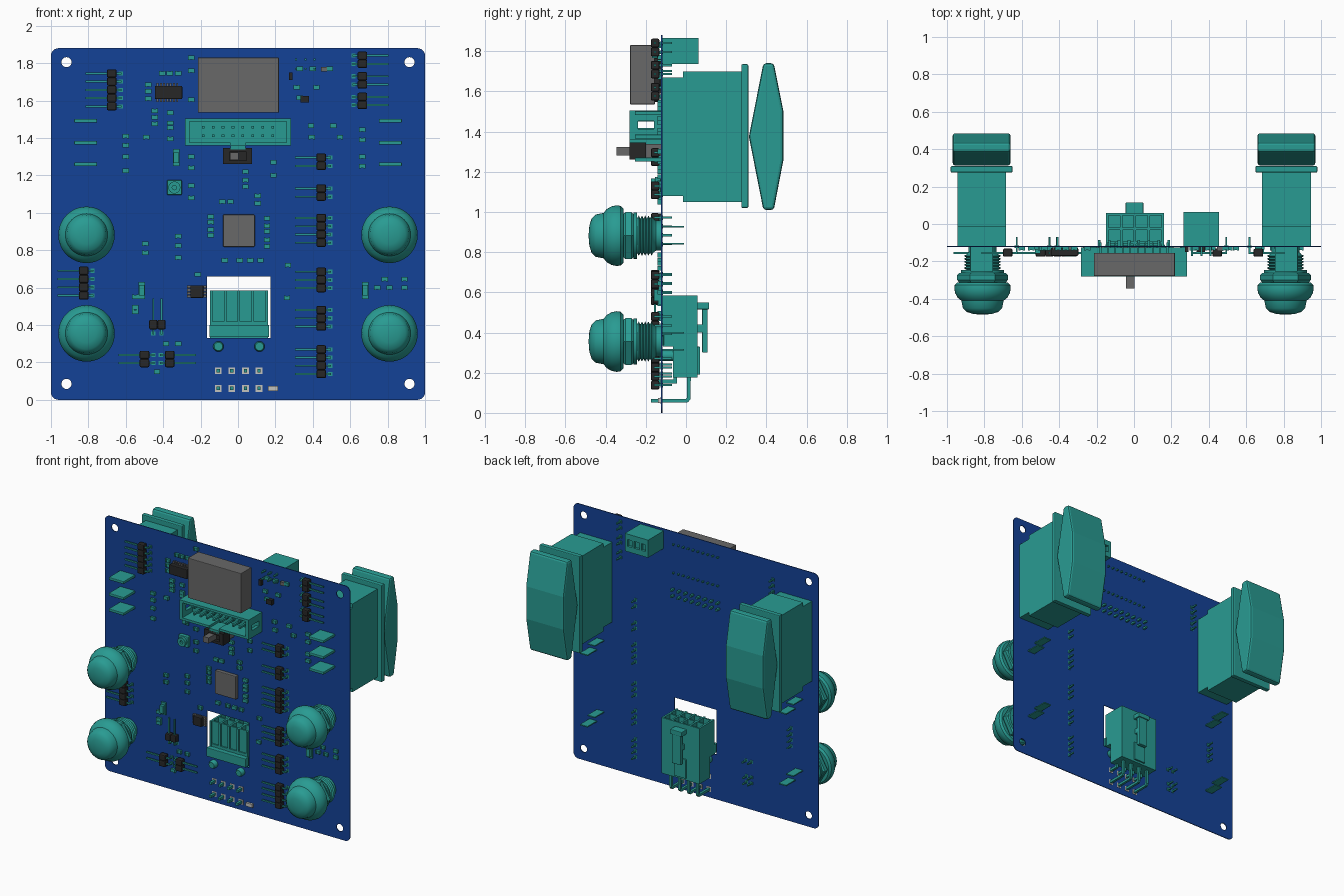
import bpy, bmesh, math
from mathutils import Matrix


def material(name, rgb):
    m = bpy.data.materials.new(name)
    m.diffuse_color = (*rgb, 1)
    return m


TEAL = material("teal", (0.022, 0.33, 0.29))
BLUE = material("board_blue", (0.007, 0.055, 0.31))
BLACK = material("black_plastic", (0.02, 0.02, 0.02))
GREY = material("dark_grey", (0.14, 0.14, 0.14))
PALE = material("pale_grey", (0.55, 0.55, 0.52))


def finish(name, bm, mat, bevel=0, smooth=False):
    bmesh.ops.recalc_face_normals(bm, faces=bm.faces)
    me = bpy.data.meshes.new(name)
    bm.to_mesh(me)
    bm.free()
    ob = bpy.data.objects.new(name, me)
    bpy.context.collection.objects.link(ob)
    me.materials.append(mat)
    if bevel:
        b = ob.modifiers.new("bevel", "BEVEL")
        b.width, b.segments = bevel, 2
    if smooth:
        bpy.ops.object.select_all(action="DESELECT")
        ob.select_set(True)
        bpy.context.view_layer.objects.active = ob
        bpy.ops.object.shade_smooth_by_angle(angle=math.radians(35))
    return ob


def boxes(name, items, mat, bevel=0):
    """One object from boxes given as x0, x1, y0, y1, z0, z1."""
    bm = bmesh.new()
    for x0, x1, y0, y1, z0, z1 in items:
        m = Matrix.Translation(((x0 + x1) / 2, (y0 + y1) / 2, (z0 + z1) / 2)) @ \
            Matrix.Diagonal((abs(x1 - x0), abs(y1 - y0), abs(z1 - z0), 1))
        bmesh.ops.create_cube(bm, size=1, matrix=m)
    return finish(name, bm, mat, bevel)


def lathe(name, profile, x, z, mat, sides=40):
    """Turn (radius, y) points around the y axis through x, z."""
    bm = bmesh.new()
    vs = [bm.verts.new((x + r, y, z)) for r, y in profile]
    es = [bm.edges.new(p) for p in zip(vs, vs[1:])]
    bmesh.ops.spin(bm, geom=vs + es, cent=(x, 0, z), axis=(0, 1, 0), angle=math.tau, steps=sides)
    bmesh.ops.remove_doubles(bm, verts=bm.verts, dist=1e-5)
    return finish(name, bm, mat, smooth=True)


def prism(name, pts, x0, x1, mat, bevel=0):
    """Extrude a (y, z) outline along x."""
    bm = bmesh.new()
    f = bm.faces.new([bm.verts.new((x0, y, z)) for y, z in pts])
    new = bmesh.ops.extrude_face_region(bm, geom=[f])["geom"]
    bmesh.ops.translate(bm, vec=(x1 - x0, 0, 0), verts=[v for v in new if isinstance(v, bmesh.types.BMVert)])
    return finish(name, bm, mat, bevel)


# Board with rounded corners, mounting holes and connector cutout
def arc(cx, cz, r, a0, a1, n):
    return [(cx + r * math.cos(a0 + (a1 - a0) * i / n), cz + r * math.sin(a0 + (a1 - a0) * i / n)) for i in range(n + 1)]


q = math.pi / 2
outline = []
for i, (cx, cz) in enumerate([(.96, 1.84), (-.96, 1.84), (-.96, .04), (.96, .04)]):
    outline += arc(cx, cz, .04, i * q, (i + 1) * q, 6)
loops = [outline, [(-.165, .33), (.175, .33), (.175, .66), (-.165, .66)]]
loops += [arc(x, z, .027, 0, math.tau, 24)[:-1] for x in (-.917, .917) for z in (.085, 1.805)]
cu = bpy.data.curves.new("circuit_board", "CURVE")
cu.dimensions, cu.fill_mode, cu.extrude = "2D", "BOTH", .003
for loop in loops:
    s = cu.splines.new("POLY")
    s.points.add(len(loop) - 1)
    for p, (x, z) in zip(s.points, loop):
        p.co = (x, z, 0, 1)
    s.use_cyclic_u = True
board = bpy.data.objects.new("circuit_board", cu)
bpy.context.collection.objects.link(board)
board.location.y, board.rotation_euler.x = -.121, q
cu.materials.append(BLUE)
board.select_set(True)
bpy.context.view_layer.objects.active = board
bpy.ops.object.convert(target="MESH")

# Push buttons: domed cap, nut, threaded neck, terminals
cap = [(0, -.485), (.05, -.481), (.085, -.47), (.105, -.45), (.113, -.41), (.132, -.395), (.146, -.37), (.151, -.345),
       (.148, -.325), (.135, -.312), (0, -.312)]
thread = [(0, -.262), (.115, -.262), (.115, -.245), (.085, -.245)]
for i in range(5):
    thread += [(.1, -.235 + i * .016), (.085, -.227 + i * .016)]
thread += [(.075, -.15), (.075, -.124), (0, -.124)]
for x in (-.81, .81):
    for z in (.882, .355):
        lathe("button_cap", cap, x, z, TEAL, 48)
        lathe("button_nut", [(0, -.312), (.125, -.312), (.135, -.3), (.135, -.272), (.125, -.262), (0, -.262)], x, z, TEAL, 6)
        lathe("button_thread", thread, x, z, TEAL)
        boxes("button_terminals", [(x - .06, x, -.13, -.01, z + .04, z + .048),
                                   (x, x + .06, -.13, -.01, z - .045, z - .037)], TEAL)

# Rocker switches on the back with blade terminals through the board
rocker = [(.313, 1.375), (.385, 1.74), (.437, 1.74), (.485, 1.5), (.485, 1.26), (.437, 1.01), (.385, 1.01)]
for x in (-.815, .815):
    boxes("rocker_body", [(x - .13, x + .13, -.118, -.015, 1.08, 1.67), (x - .13, x + .13, -.015, .275, 1.05, 1.70)], TEAL)
    boxes("rocker_flange", [(x - .165, x + .165, .275, .31, 1.02, 1.735)], TEAL, .006)
    prism("rocker_cap", rocker, x - .155, x + .155, TEAL, .014)
    boxes("rocker_terminals", [(x - .061, x + .061, -.255, -.11, z - .01, z + .01) for z in (1.26, 1.375, 1.492)], TEAL, .004)

# Right-angle pin headers: x, z of first pin, count, pin direction
headers = [(-.675, 1.745, 5, (-1, 0)), (-.825, .69, 4, (-1, 0)), (-.5, .24, 2, (-1, 0)), (-.365, .24, 2, (1, 0)),
           (-.453, .402, 2, (0, 1)), (.445, 1.295, 2, (-1, 0)), (.445, 1.13, 2, (-1, 0)), (.445, .972, 4, (-1, 0)),
           (.445, .685, 3, (-1, 0)), (.445, .48, 3, (-1, 0)), (.445, .27, 4, (-1, 0)),
           (.665, 1.84, 2, (1, 0)), (.665, 1.73, 2, (1, 0)), (.665, 1.62, 2, (1, 0))]
blocks, pins, t = [], [], .005
for hx, hz, n, (dx, dz) in headers:
    for i in range(n):
        x, z = hx + .044 * i * abs(dz), hz - .044 * i * abs(dx)
        wx, wz = (.026, .022) if dx else (.022, .026)
        blocks.append((x - wx, x + wx, -.175, -.132, z - wz, z + wz))
        ends = sorted((-.048, .14)) if dx + dz > 0 else (-.14, .048)
        if dx:
            pins.append((x + ends[0], x + ends[1], -.16, -.15, z - t, z + t))
        else:
            pins.append((x - t, x + t, -.16, -.15, z + ends[0], z + ends[1]))
        px, pz = x - .048 * dx, z - .048 * dz
        pins.append((px - t, px + t, -.16, -.07, pz - t, pz + t))
        pins.append((px - .011, px + .011, -.127, -.115, pz - .011, pz + .011))
boxes("header_blocks", blocks, BLACK, .008)
boxes("header_pins", pins, TEAL)

# Shrouded ribbon connector with end windows
shroud = [(-.283, .283, -.16, -.125, 1.36, 1.505), (-.283, .283, -.28, -.16, 1.488, 1.505),
          (-.283, -.04, -.28, -.16, 1.36, 1.377), (.04, .283, -.28, -.16, 1.36, 1.377),
          (-.04, .04, -.28, -.125, 1.337, 1.36)]
for x0, x1 in ((-.283, -.258), (.258, .283)):
    shroud += [(x0, x1, -.28, -.24, 1.377, 1.488), (x0, x1, -.24, -.16, 1.377, 1.413), (x0, x1, -.24, -.16, 1.453, 1.488)]
boxes("ribbon_connector_shell", shroud, TEAL)
boxes("ribbon_connector_pins", [(x - .007, x + .007, -.25, -.085, z - .007, z + .007)
                                for z in (1.411, 1.458) for x in [-.186 + .053 * i for i in range(8)]], TEAL)

# Display module and its pins
boxes("display_module", [(-.215, .219, -.278, -.155, 1.535, 1.83)], GREY, .004)
boxes("display_pins", [(x - t, x + t, -.16, -.1, z - t, z + t)
                       for z in (1.58, 1.79) for x in [-.18 + .04 * i for i in range(10)]], TEAL)

# Slide switch
boxes("slide_switch_base", [(-.06, .055, -.205, -.124, 1.262, 1.338)], GREY)
boxes("slide_switch_shell", [(-.08, -.045, -.28, -.2, 1.26, 1.345), (.045, .075, -.28, -.2, 1.26, 1.345),
                             (-.045, .045, -.28, -.2, 1.26, 1.28), (-.045, .045, -.28, -.2, 1.325, 1.345),
                             (-.045, .045, -.255, -.2, 1.28, 1.325)], BLACK)
boxes("slide_switch_lever", [(-.042, .002, -.345, -.25, 1.282, 1.323)], GREY)

# Chips with legs
boxes("processor_chip", [(-.08, .09, -.155, -.124, .818, .99)], GREY, .005)
boxes("driver_chip", [(-.445, -.298, -.17, -.128, 1.608, 1.678)], BLACK, .005)
boxes("driver_chip_legs", [(x - .005, x + .005, -.14, -.124, 1.592, 1.694) for x in [-.43 + .0175 * i for i in range(7)]], GREY)
boxes("regulator_chip", [(-.255, -.185, -.165, -.124, .545, .612)], BLACK, .005)
boxes("regulator_legs", [(-.272, -.168, -.14, -.124, z - .007, z + .007) for z in (.553, .57, .587, .604)], GREY)
boxes("small_transistors", [(.335, .38, -.15, -.124, 1.59, 1.625), (.272, .292, -.15, -.124, 1.71, 1.75)], BLACK)
boxes("pale_resistor", [(.16, .213, -.14, -.124, .048, .073)], PALE)
boxes("pale_sensor", [(.445, .475, -.145, -.124, 1.755, 1.78)], GREY)

# Trimmer and status lamps
boxes("trimmer_base", [(-.38, -.3, -.155, -.124, 1.095, 1.175)], TEAL, .006)
lathe("trimmer_dial", [(0, -.16), (.012, -.16), (.012, -.175), (.032, -.175), (.032, -.15)], -.34, 1.135, TEAL, 24)
boxes("status_lamps", [(x - w, x + w, -.124 - d, -.124, z - h, z + h) for x, z in ((-.515, .585), (.68, .585), (-.33, 1.295))
                       for w, h, d in ((.018, .045, .012), (.015, .028, .035))], TEAL)

# Surface-mount passives: upright columns and flat rows
columns = {-.48: (1.685, 1.65, 1.61), -.445: (1.545, 1.51, 1.475), -.362: (1.535, 1.48, 1.455, 1.395),
           -.6: (1.41, 1.36, 1.30, 1.225), -.25: (1.83, 1.76, 1.605, 1.30, 1.24, 1.145, 1.08),
           .04: (1.22, 1.175, 1.14), .19: (1.27, 1.2), .665: (1.445, 1.39, 1.30, 1.25),
           .155: (.97, .93, .9, .855, .82), -.145: (.98, .95, .91, .88), .105: (1.09, 1.05),
           -.495: (.835, .785), -.32: (.875, .825, .76), -.55: (.55, .495, .47)}
rows = {1.745: (-.405, -.365, -.32), 1.77: (.33, .4, .49), 1.67: (.315, .42), 1.615: (.33,), 1.465: (.39, .51),
        1.405: (.395, .545, -.49), 1.06: (-.085, -.04), .745: (-.07, .01, .065, .12), .67: (-.215,),
        .72: (.267,), .545: (.262,), .6: (.745, .81, .89), .645: (.785, .89), .15: (-.433,), .3: (-.32, -.385)}
spots = [(x, z) for x, zs in columns.items() for z in zs] + [(x, z) for z, xs in rows.items() for x in xs]
boxes("passives", [(x - .009, x + .009, -.14, -.124, z - .011, z + .011) for x, z in spots], TEAL)
boxes("passive_end_caps", [(x + s - .005, x + s + .005, -.143, -.124, z - .012, z + .012)
                           for x, z in spots for s in (-.012, .012)], TEAL)

# Power connector: body with open sockets facing up, latch, pegs, bent pins
body = [(-.15, .16, -.065, .058, .175, .34), (-.15, .16, -.115, .058, .33, .42)]
body += [(x - .007, x + .007, -.118, .058, .4, .585) for x in [-.143 + .074 * i for i in range(5)]]
body += [(-.15, .16, y - .006, y + .006, .4, .585) for y in (-.1, -.026, .052)]
boxes("power_connector_body", body, TEAL)
boxes("power_connector_flange", [(-.153, .166, -.15, -.11, .335, .4)], TEAL, .004)
boxes("power_connector_latch", [(-.03, .04, .08, .108, .3, .55), (-.03, .04, .05, .085, .4, .44),
                                (-.045, .05, .05, .115, .515, .55), (-.045, .05, .055, .07, .19, .33)], TEAL, .004)
for x in (-.105, .115):
    lathe("power_connector_peg", [(0, -.16), (.022, -.16), (.028, -.15), (.028, -.06), (0, -.06)], x, .285, TEAL, 20)
bent, pads = [], []
for x in (-.105, -.033, .04, .112):
    bent += [(x - .009, x + .009, -.17, -.045, .147, .165), (x - .009, x + .009, -.063, -.045, .147, .185),
             (x - .009, x + .009, -.175, .008, .052, .07)]
    pads += [(x - .018, x + .018, -.126, -.116, z - .018, z + .018) for z in (.061, .156)]
boxes("power_connector_pins", bent, TEAL)
boxes("power_connector_pads", pads, PALE)
elbow = [(-.0, .052), (.012, .055), (.022, .068), (.024, .18), (.006, .18), (.006, .075), (-.0, .07)]
for x in (-.105, -.033, .04, .112):
    prism("power_connector_elbow", elbow, x - .009, x + .009, TEAL)

# Wire terminal block on the back: recessed openings and solder pins
block = [(.265, .455, -.118, .045, 1.735, 1.865), (.265, .455, .045, .063, 1.735, 1.775), (.265, .455, .045, .063, 1.825, 1.865)]
block += [(x0, x1, .045, .063, 1.775, 1.825) for x0, x1 in ((.265, .285), (.32, .335), (.38, .395), (.435, .455))]
boxes("terminal_block", block, TEAL)
boxes("terminal_block_pins", [(x - t, x + t, -.17, -.1, z - t, z + t) for x in (.31, .36, .41) for z in (1.77, 1.82)], TEAL)
